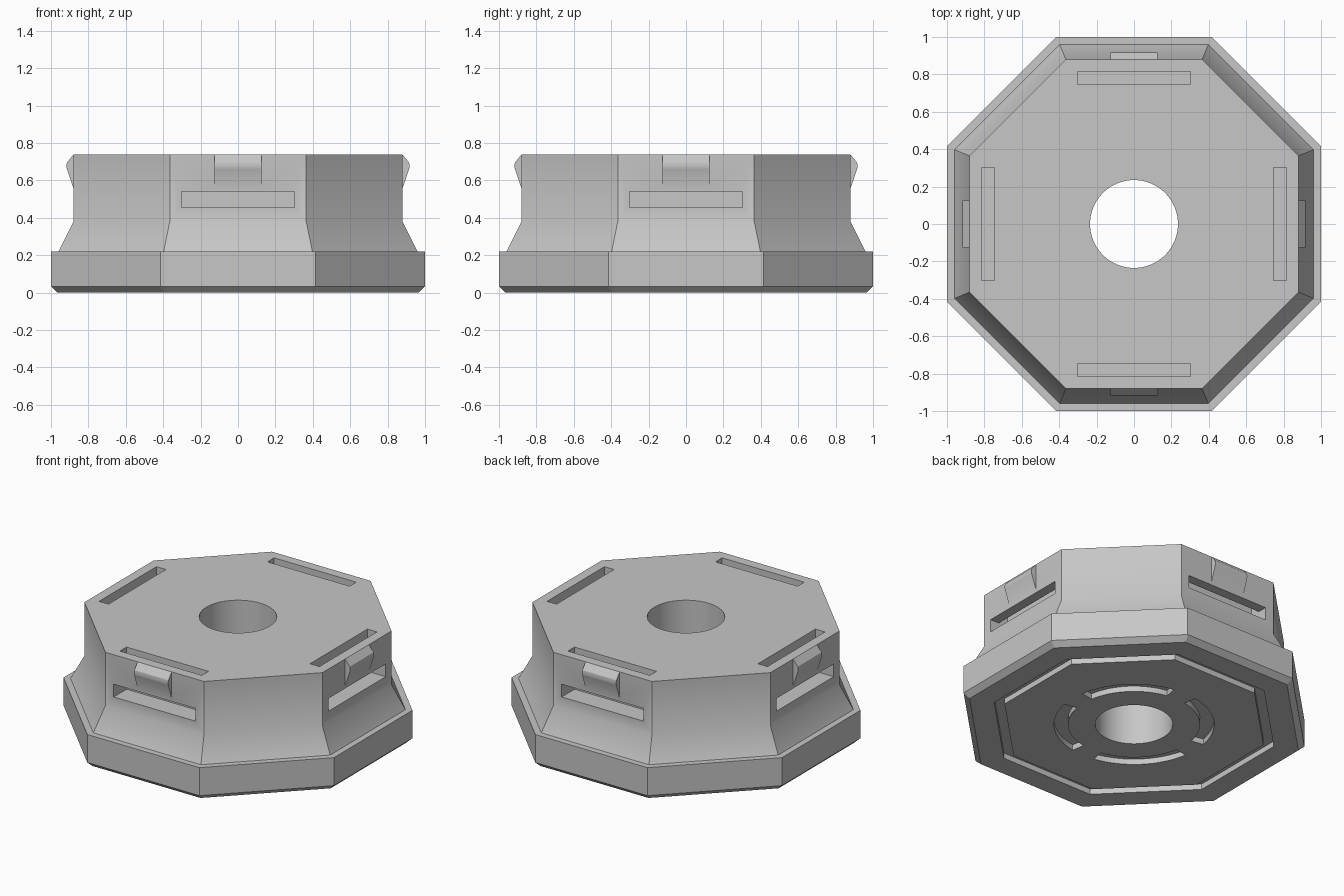
import bpy, bmesh
from math import cos, sin, pi, radians
from mathutils import Matrix

old = bpy.data.objects.get("Cube")
if old:
    bpy.data.objects.remove(old, do_unlink=True)

TOP = 0.737
OCT = [pi / 8 + i * pi / 4 for i in range(8)]      # corner directions
CORNER = 1 / cos(pi / 8)                           # flat distance to corner distance

grey = bpy.data.materials.new("plain grey")
grey.use_nodes = True
grey.diffuse_color = (0.57, 0.57, 0.57, 1)
grey.node_tree.nodes["Principled BSDF"].inputs["Base Color"].default_value = grey.diffuse_color


def loft(name, loops, wrap=False, turn=0):
    """Solid skinned over matching loops, capped or wrapped round."""
    bm = bmesh.new()
    rows = [[bm.verts.new(p) for p in loop] for loop in loops]
    pairs = list(zip(rows, rows[1:]))
    if wrap:
        pairs.append((rows[-1], rows[0]))
    else:
        bm.faces.new(rows[0])
        bm.faces.new(rows[-1])
    n = len(rows[0])
    for a, b in pairs:
        for i in range(n):
            j = (i + 1) % n
            bm.faces.new((a[i], a[j], b[j], b[i]))
    bmesh.ops.recalc_face_normals(bm, faces=bm.faces)
    bm.transform(Matrix.Rotation(turn, 4, 'Z'))
    mesh = bpy.data.meshes.new(name)
    bm.to_mesh(mesh)
    bm.free()
    mesh.materials.append(grey)
    obj = bpy.data.objects.new(name, mesh)
    bpy.context.collection.objects.link(obj)
    return obj


def ring(r, z, angles):
    return [(r * cos(a), r * sin(a), z) for a in angles]


def section(profile, angle, scale=1):
    return [(r * scale * cos(angle), r * scale * sin(angle), z) for r, z in profile]


def extrude(name, profile, half, turn):
    return loft(name, [[(r, s, z) for r, z in profile] for s in (-half, half)], turn=turn)


def box(r0, r1, z0, z1):
    return [(r0, z0), (r1, z0), (r1, z1), (r0, z1)]


# Octagonal body with flanged base
outline = [(0.965, 0), (1, 0.033), (1, 0.22), (0.96, 0.22), (0.88, 0.38), (0.88, TOP)]
body = loft("octagonal_body", [ring(r * CORNER, z, OCT) for r, z in outline])

# Snap clips on the four axis sides
clip = [(0.86, 0.53), (0.872, 0.535), (0.915, 0.66), (0.918, 0.675), (0.915, 0.695),
        (0.88, TOP), (0.86, TOP)]
adds = [extrude("snap_clip", clip, 0.126, k * pi / 2) for k in range(4)]

# Centre hole
circle = [i * pi / 36 for i in range(72)]
cuts = [loft("hole_cutter", [ring(0.235, z, circle) for z in (-0.1, 1)])]

# Bent channels running from the top face out through the side
channel = [(0.745, 0.455), (1.1, 0.455), (1.1, 0.54), (0.815, 0.54), (0.815, 1), (0.745, 1)]
cuts += [extrude("channel_cutter", channel, 0.303, k * pi / 2) for k in range(4)]

# Octagonal groove and four curved grooves underneath
groove = box(0.76, 0.82, -0.1, 0.037)
cuts.append(loft("groove_cutter", [section(groove, a, CORNER) for a in OCT], wrap=True))
arc = box(0.40, 0.485, -0.1, 0.037)
sweep = [radians(10 + 70 * i / 16) for i in range(17)]
cuts += [loft("arc_cutter", [section(arc, a) for a in sweep], turn=k * pi / 2) for k in range(4)]

# Join clips and carve cutters
bpy.context.view_layer.objects.active = body
for operation, tools in (('UNION', adds), ('DIFFERENCE', cuts)):
    for tool in tools:
        tool.hide_render = True
        mod = body.modifiers.new("shape", 'BOOLEAN')
        mod.operation = operation
        mod.solver = 'EXACT'
        mod.object = tool
        bpy.ops.object.modifier_apply(modifier=mod.name)
        bpy.data.objects.remove(tool, do_unlink=True)

# Soft bends, crisp corners
for obj in bpy.context.selected_objects:
    obj.select_set(False)
body.select_set(True)
bpy.ops.object.shade_smooth_by_angle(angle=radians(30))
